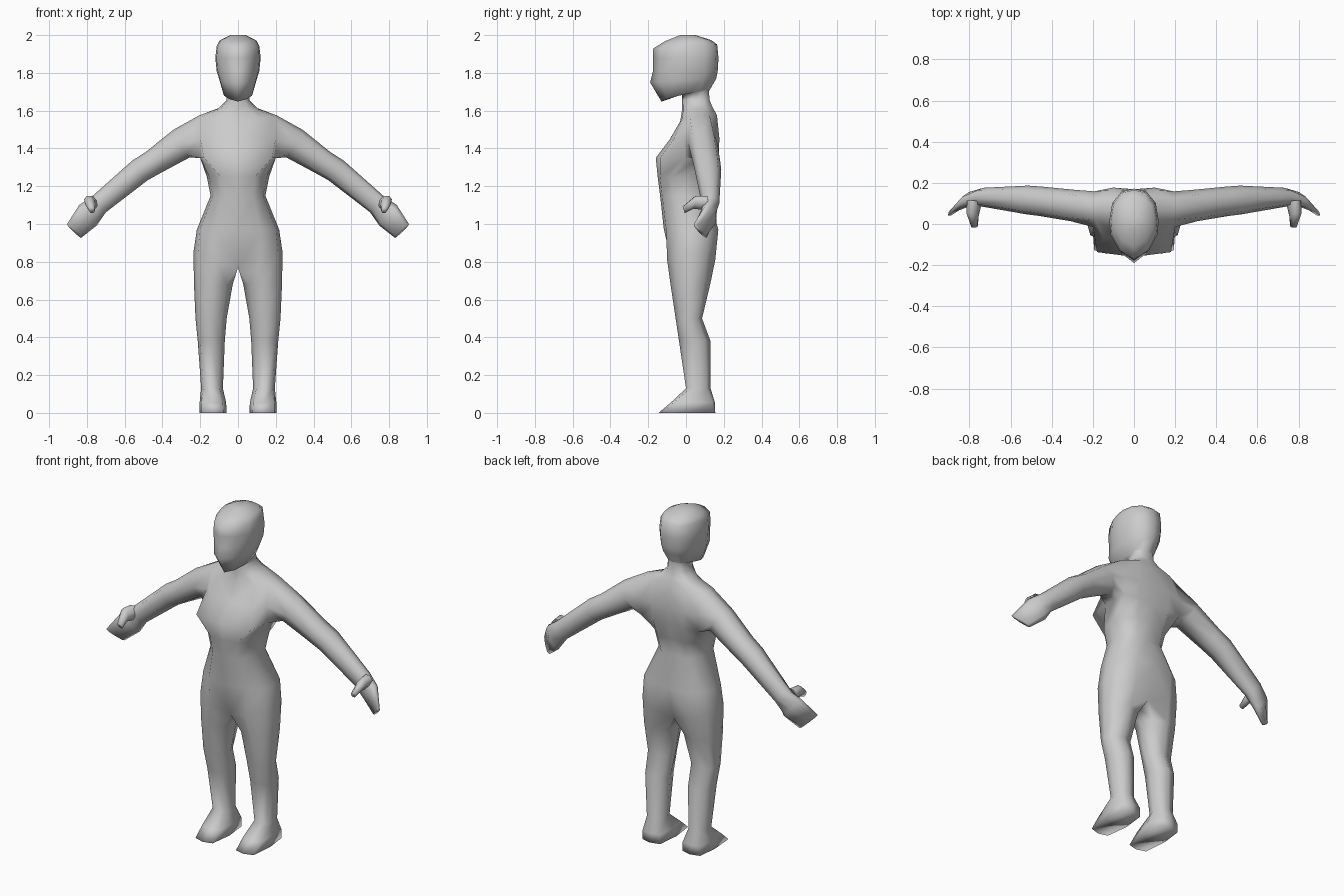
import bpy, bmesh
from mathutils import Vector

if "Cube" in bpy.data.objects:
    bpy.data.objects.remove(bpy.data.objects["Cube"])

# Half cross-sections: (u inner->outer, v front->back), eight points each
SHAPE = {
    "foot": [(.12, .05), (.5, 0), (.92, .06), (1, .55), (.9, .95), (.5, 1), (.1, .95), (0, .5)],
    "leg": [(.15, .13), (.55, 0), (.9, .17), (1, .5), (.9, .84), (.5, 1), (.12, .85), (0, .5)],
    "hip": [(0, .12), (.5, 0), (.9, .18), (1, .5), (.9, .82), (.5, 1), (0, .85), (0, .5)],
    "trunk": [(0, 0), (.55, .04), (.92, .25), (1, .5), (.92, .77), (.55, .97), (0, .96), (0, .5)],
    "chest": [(0, 0), (.9, .07), (1, .47), (1, .7), (.95, .94), (.5, 1), (0, .96), (0, .5)],
    "shoulder": [(0, 0), (.75, .08), (1, .27), (1.02, .6), (.97, .93), (.5, 1), (0, .97), (0, .5)],
    "face": [(0, 0), (.6, .13), (.95, .36), (1, .55), (.88, .8), (.5, .96), (0, 1), (0, .5)],
}

# shape, z, inner x, outer x, front y, back y, z tilt outward, z tilt backward
LOWER = [
    ("foot", 0, .06, .205, -.145, .155, 0, 0),
    ("foot", .055, .063, .203, -.08, .153, 0, 0),
    ("leg", .13, .08, .195, 0, .13, 0, 0),
    ("leg", .38, .07, .213, -.037, .13, 0, 0),
    ("leg", .50, .06, .225, -.055, .085, 0, 0),
    ("leg", .68, .028, .233, -.082, .128, 0, 0),
    ("hip", .77, 0, .236, -.10, .155, .08, 0),
    ("trunk", .97, 0, .218, -.117, .18, 0, 0),
]
UPPER = [
    ("trunk", 1.15, 0, .145, -.137, .13, 0, 0),
    ("trunk", 1.25, 0, .165, -.15, .15, 0, 0),
    ("chest", 1.35, 0, .2, -.16, .172, 0, 0),
    ("shoulder", 1.45, 0, .2, -.085, .177, 0, 0),
    ("trunk", 1.545, 0, .205, -.03, .17, .02, .02),
    ("trunk", 1.60, 0, .105, -.022, .145, 0, .02),
    ("trunk", 1.655, 0, .062, -.02, .13, 0, 0),
    ("trunk", 1.685, 0, .06, -.022, .125, 0, .02),
]
HEAD = [
    ("face", 1.648, 0, .078, -.13, .125, .01, .06),
    ("face", 1.75, 0, .098, -.19, .16, 0, .02),
    ("face", 1.81, 0, .113, -.175, .168, 0, 0),
    ("face", 1.88, 0, .12, -.176, .172, 0, 0),
    ("face", 1.93, 0, .113, -.173, .165, 0, .02),
    ("face", 1.968, 0, .098, -.11, .135, 0, .005),
    ("face", 2.0, 0, .04, -.03, .05, 0, 0),
]


def skin(bm, a, b):
    """Join two rings of equal length with quads."""
    n = len(a)
    for i in range(n):
        bm.faces.new((a[i], a[(i + 1) % n], b[(i + 1) % n], b[i]))


def finish(bm, name):
    """Make a smooth, mirrored object from the half mesh."""
    bmesh.ops.delete(bm, geom=[v for v in bm.verts if not v.link_faces], context="VERTS")
    bmesh.ops.recalc_face_normals(bm, faces=bm.faces)
    for f in bm.faces:
        f.smooth = True
    mesh = bpy.data.meshes.new(name)
    bm.to_mesh(mesh)
    bm.free()
    ob = bpy.data.objects.new(name, mesh)
    bpy.context.collection.objects.link(ob)
    mod = ob.modifiers.new("Mirror", "MIRROR")
    mod.use_clip = True
    mod.merge_threshold = .0005


def tube(bm, path, sides, ring=None):
    """Loft along (centre, width direction, half width, half thickness)."""
    for i, (c, up, rw, rt) in enumerate(path):
        c, up = Vector(c), Vector(up).normalized()
        j = max(1, i)
        along = (Vector(path[j][0]) - Vector(path[j - 1][0])).normalized()
        side = up.cross(along).normalized()
        new = [bm.verts.new(c + side * x * rt + up * y * rw) for x, y in sides]
        if ring:
            skin(bm, ring, new)
        ring = new
    bm.faces.new(ring)


# Body: one loft per half from sole to crown
bm = bmesh.new()
rings = []
for shape, z, x0, x1, y0, y1, tx, ty in LOWER + UPPER + HEAD:
    rings.append([bm.verts.new((x0 + (x1 - x0) * u, y0 + (y1 - y0) * v, z + tx * u + ty * v))
                  for u, v in SHAPE[shape]])
arm_row = len(LOWER) + 2
for k, (a, b) in enumerate(zip(rings, rings[1:])):
    for i in range(8):
        quad = (a[i], a[(i + 1) % 8], b[(i + 1) % 8], b[i])
        on_centre = all(v.co.x < 1e-5 for v in quad)
        armhole = k in (arm_row, arm_row + 1) and i in (2, 3)
        if not on_centre and not armhole:
            bm.faces.new(quad)
bm.faces.new(rings[0])
bm.faces.new(rings[-1])

# Arm and hand, grown from the armhole
lo, mid, hi = rings[arm_row:arm_row + 3]
hole = [lo[2], lo[3], lo[4], mid[4], hi[4], hi[3], hi[2], mid[2]]
d = .74
octagon = [(-d, -d), (0, -1), (d, -d), (1, 0), (d, d), (0, 1), (-d, d), (-1, 0)]
tube(bm, [
    ((.30, .09, 1.425), (.5, 0, .86), .085, .077),
    ((.45, .11, 1.325), (.57, 0, .82), .068, .072),
    ((.52, .117, 1.283), (.62, 0, .78), .066, .07),
    ((.735, .13, 1.105), (.64, 0, .77), .056, .046),
    ((.795, .122, 1.045), (.62, -.25, .74), .074, .034),
    ((.868, .075, .963), (.6, -.55, .6), .062, .014),
], octagon, hole)
finish(bm, "body")

# Thumb
bm = bmesh.new()
tube(bm, [
    ((.775, .115, 1.11), (.5, 0, .85), .042, .034),
    ((.785, .045, 1.115), (.4, .2, .85), .038, .027),
    ((.775, -.012, 1.075), (.4, -.3, .85), .02, .015),
], octagon[::1])
finish(bm, "thumb")
